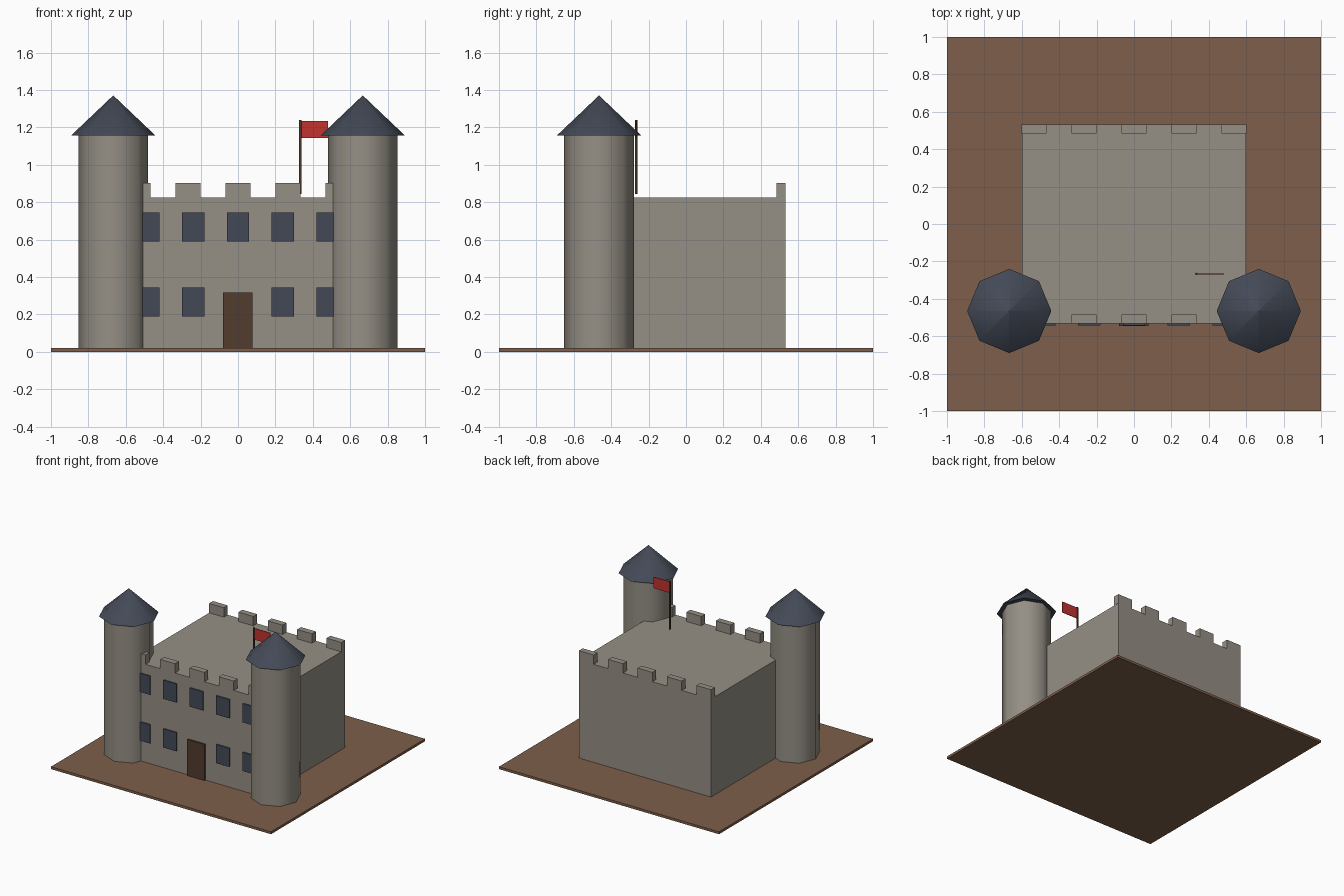
import bpy
import math

if "Cube" in bpy.data.objects:
    bpy.data.objects.remove(bpy.data.objects["Cube"], do_unlink=True)


def material(name, *srgb):
    linear = [((c / 255 + 0.055) / 1.055) ** 2.4 for c in srgb] + [1.0]
    mat = bpy.data.materials.new(name)
    mat.use_nodes = True
    mat.diffuse_color = linear
    mat.node_tree.nodes["Principled BSDF"].inputs["Base Color"].default_value = linear
    return mat


STONE = material("stone", 149, 143, 133)
EARTH = material("earth", 126, 95, 75)
SLATE = material("slate", 67, 73, 86)
WOOD = material("dark wood", 82, 60, 46)
RED = material("flag red", 192, 52, 48)


def box(name, mat, x, y, z):
    """Box spanning the given (low, high) ranges."""
    spans = (x, y, z)
    bpy.ops.mesh.primitive_cube_add(size=1, location=[(a + b) / 2 for a, b in spans])
    ob = bpy.context.object
    ob.name = name
    ob.scale = [b - a for a, b in spans]
    bpy.ops.object.transform_apply(location=False, rotation=False, scale=True)
    ob.data.materials.append(mat)
    return ob


def tapered(name, mat, x, y, z, r_low, r_high, sides=8):
    """Smooth-sided upright prism or cone with a corner on each axis."""
    low, high = z
    bpy.ops.mesh.primitive_cone_add(vertices=sides, radius1=r_low, radius2=r_high,
                                    depth=high - low, location=(x, y, (low + high) / 2))
    ob = bpy.context.object
    ob.name = name
    ob.data.materials.append(mat)
    bpy.ops.object.shade_smooth_by_angle(angle=math.radians(60))
    return ob


GROUND, ROOF = 0.02, 0.825
HALF_W, HALF_D = 0.6, 0.533

# Ground slab and main keep
box("ground", EARTH, (-1, 1), (-1, 1), (0, GROUND))
box("keep", STONE, (-HALF_W, HALF_W), (-HALF_D, HALF_D), (GROUND, ROOF))

# Battlements along the front and back walls
for i in range(5):
    x = (i - 2) * 0.267
    for side, y in (("front", (-HALF_D, -0.483)), ("back", (0.483, HALF_D))):
        box(f"{side}_merlon_{i + 1}", STONE, (x - 0.067, x + 0.067), y, (ROOF, 0.902))

# Front windows, with the door in the middle of the lower row
plate = (-HALF_D - 0.009, -HALF_D)
for row, z in (("lower", 0.267), ("upper", 0.667)):
    for i in range(-2, 3):
        if row == "lower" and i == 0:
            continue
        x = i * 0.24
        box(f"{row}_window_{i + 3}", SLATE, (x - 0.06, x + 0.06), plate,
            (z - 0.077, z + 0.077))
box("door", WOOD, (-0.08, 0.077), (-0.546, -HALF_D), (GROUND, 0.317))

# Corner towers with pointed roofs
for side, x in (("right", -0.667), ("left", 0.667)):
    tapered(f"{side}_tower", STONE, x, -0.465, (GROUND, 1.157), 0.187, 0.187)
    tapered(f"{side}_tower_roof", SLATE, x, -0.465, (1.157, 1.37), 0.225, 0.001)

# Flag on its pole
tapered("flagpole", WOOD, 0.333, -0.267, (0.845, 1.24), 0.007, 0.007)
box("flag", RED, (0.336, 0.48), (-0.27, -0.264), (1.143, 1.235))
